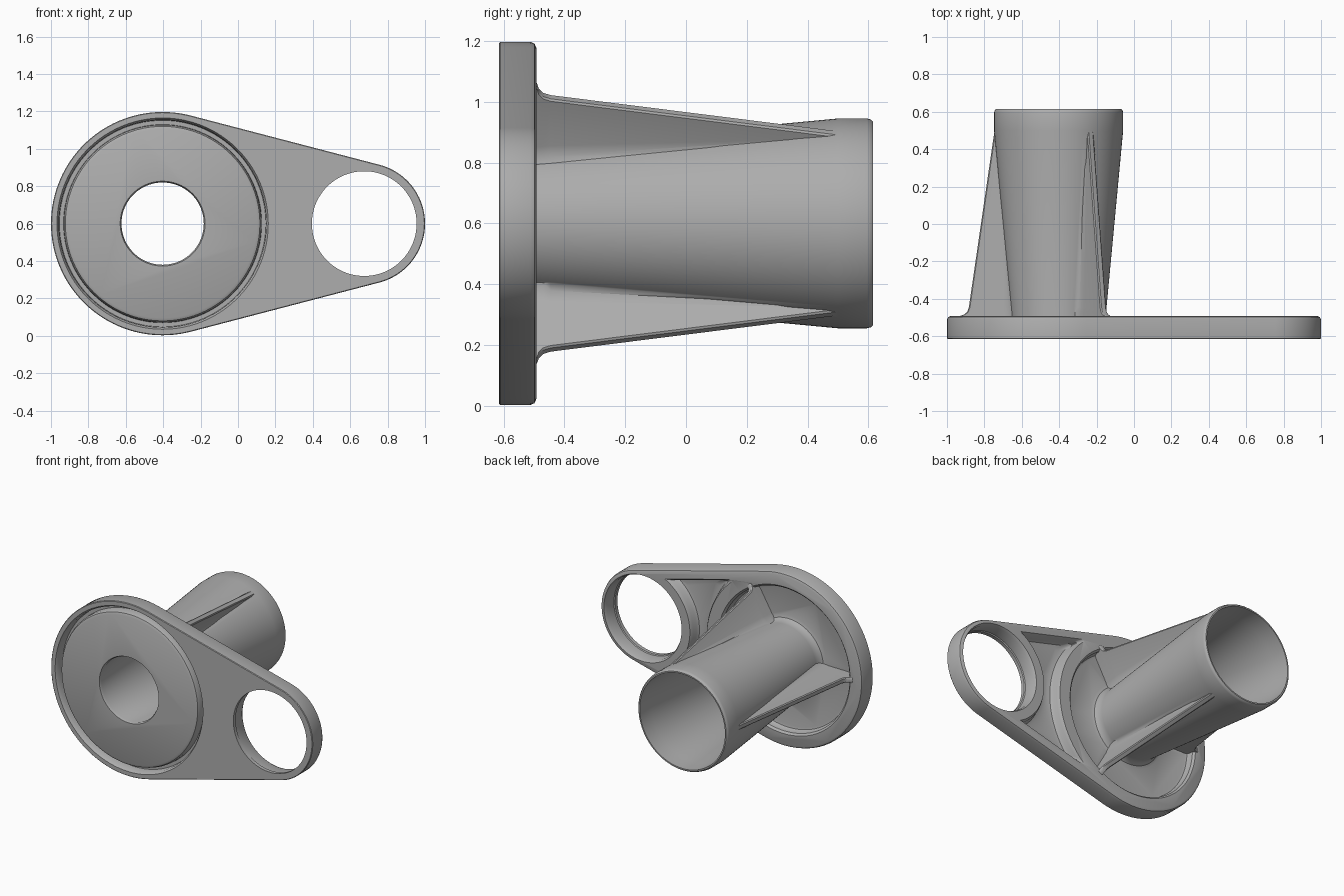
import bpy, bmesh, math
from mathutils import Vector

cube = bpy.data.objects.get("Cube")
if cube:
    bpy.data.objects.remove(cube, do_unlink=True)

SEG = 96
MAIN, R_MAIN = Vector((-0.403, 0.6)), 0.597   # large lobe (x, z)
EYE, R_EYE = Vector((0.675, 0.6)), 0.325      # small lobe (x, z)
FRONT, BACK = -0.615, -0.492                  # plate faces (y)
S = (R_MAIN - R_EYE) / (EYE.x - MAIN.x)       # slope of the tangent sides
C = math.sqrt(1 - S * S)
NORMAL, TANGENT = Vector((S, C)), Vector((C, -S))

grey = bpy.data.materials.new("metal_grey")
grey.use_nodes = True
COLOUR = (0.42, 0.42, 0.42, 1)
grey.diffuse_color = COLOUR
grey.node_tree.nodes["Principled BSDF"].inputs["Base Color"].default_value = COLOUR


def loft(name, rings, loop=False):
    """Skin a list of equal point rings, capped unless the rings loop."""
    bm = bmesh.new()
    rows = [[bm.verts.new(p) for p in ring] for ring in rings]
    pairs = list(zip(rows, rows[1:] + rows[:1])) if loop else list(zip(rows, rows[1:]))
    for a, b in pairs:
        for i in range(len(a)):
            j = (i + 1) % len(a)
            bm.faces.new((a[i], a[j], b[j], b[i]))
    if not loop:
        bm.faces.new(rows[0])
        bm.faces.new(rows[-1])
    bmesh.ops.recalc_face_normals(bm, faces=bm.faces)
    mesh = bpy.data.meshes.new(name)
    bm.to_mesh(mesh)
    bm.free()
    mesh.materials.append(grey)
    obj = bpy.data.objects.new(name, mesh)
    bpy.context.collection.objects.link(obj)
    return obj


def layer(points, y):
    return [(p.x, y, p.y) for p in points]


def arc(centre, radius, start, end, steps):
    return [centre + radius * Vector((math.cos(a), math.sin(a)))
            for a in (start + (end - start) * i / steps for i in range(steps + 1))]


def lathe(name, centre, profile, loop=False):
    """Turn (radius, y) points round a y axis through the centre."""
    return loft(name, [layer(arc(centre, r, 0, math.tau, SEG)[:-1], y) for r, y in profile], loop)


def combine(target, tool, operation):
    mod = target.modifiers.new(operation, 'BOOLEAN')
    mod.operation, mod.solver, mod.object = operation, 'EXACT', tool
    bpy.context.view_layer.objects.active = target
    bpy.ops.object.modifier_apply(modifier=mod.name)
    bpy.data.objects.remove(tool, do_unlink=True)


def plate_outline(inset):
    a = math.acos(S)
    return (arc(MAIN, R_MAIN - inset, a, math.tau - a, 72)
            + arc(EYE, R_EYE - inset, -a, a, 48))


def pocket_outline(d):
    """Web pocket between both lobes, shrunk by d."""
    r, re = 0.60 + d, 0.37 + d
    h, he = R_MAIN - 0.07 - d, R_EYE - 0.07 - d
    corner = MAIN + h * NORMAL + math.sqrt(r * r - h * h) * TANGENT
    tip = EYE + he * NORMAL - math.sqrt(re * re - he * he) * TANGENT
    top = math.atan2(corner.y - MAIN.y, corner.x - MAIN.x)
    half = arc(MAIN, r, 0, top * 0.9, 16)
    start, end = half[-1], corner + 0.07 * TANGENT
    for i in range(1, 7):
        t = i / 6
        half.append(start * (1 - t) ** 2 + corner * 2 * t * (1 - t) + end * t * t)
    side = math.atan2(tip.y - EYE.y, tip.x - EYE.x)
    half += arc(EYE, re, side, math.pi, 16)
    lower = [Vector((p.x, 2 * MAIN.y - p.y)) for p in half[1:-1]]
    return half + lower[::-1]


def tube_radius(y):
    return 0.345 + 0.094 * (min(y, 0.5) - 0.5)


# Flange plate with a softened back edge
bracket = loft("flange_bracket", [layer(plate_outline(i), y) for i, y in (
    (0.004, FRONT), (0, FRONT + 0.004), (0, BACK - 0.02), (0.006, BACK - 0.006), (0.02, BACK))])

# Round recess in the back
combine(bracket, lathe("recess_cutter", MAIN, (
    (0.47, -0.55), (0.485, -0.546), (0.492, -0.535), (0.495, -0.505),
    (0.508, BACK), (0.53, -0.46))), 'DIFFERENCE')

# Seal groove in the front
combine(bracket, lathe("groove_cutter", MAIN, (
    (0.50, -0.64), (0.505, FRONT), (0.52, -0.608), (0.528, -0.59), (0.53, -0.555),
    (0.552, -0.555), (0.555, -0.60), (0.565, FRONT), (0.575, -0.64)), True), 'DIFFERENCE')

# Web pocket in the back
combine(bracket, loft("pocket_cutter", [layer(pocket_outline(d), y) for d, y in (
    (0.04, -0.562), (0.018, -0.557), (0.006, -0.542), (0.002, -0.51),
    (-0.01, BACK), (-0.02, -0.46))]), 'DIFFERENCE')

# Eye hole
combine(bracket, lathe("eye_cutter", EYE, (
    (0.28, -0.65), (0.28, -0.59), (0.286, -0.585), (0.288, -0.51),
    (0.297, BACK), (0.31, -0.45))), 'DIFFERENCE')

# Tapered tube rising from the recess
combine(bracket, lathe("tube", MAIN, (
    (0.29, -0.58), (0.29, -0.551), (0.268, -0.543), (0.256, -0.525),
    (tube_radius(-0.49), -0.49), (tube_radius(0.5), 0.5), (0.345, 0.595),
    (0.342, 0.607), (0.335, 0.615))), 'UNION')

# Three ribs with filleted roots
for angle in (60, 180, 300):
    out = Vector((math.cos(math.radians(angle)), 0, math.sin(math.radians(angle))))
    across = Vector((-out.z, 0, out.x))
    rings = []
    for y, edge in ((-0.56, 0.505), (-0.5, 0.535), (-0.49, 0.525), (-0.484, 0.505),
                    (-0.47, 0.489), (-0.445, 0.48), (0.505, 0.342)):
        root = tube_radius(y)
        section = [(edge, 0.012), (edge - 0.006, 0.018),
                   (min(root + 0.05, edge - 0.008), 0.02),
                   (min(root + 0.015, edge - 0.012), 0.028), (root - 0.02, 0.055)]
        section += [(r, -t) for r, t in section[::-1]]
        base = Vector((MAIN.x, y, MAIN.y))
        rings.append([base + out * r + across * t for r, t in section])
    combine(bracket, loft("rib", rings), 'UNION')

# Tapered bore right through
combine(bracket, lathe("bore_cutter", MAIN, (
    (0.228, -0.66), (0.227, FRONT), (0.22, -0.60), (0.323, 0.5), (0.327, 0.66))), 'DIFFERENCE')

bpy.ops.object.select_all(action='DESELECT')
bracket.select_set(True)
bpy.context.view_layer.objects.active = bracket
bpy.ops.object.shade_smooth_by_angle(angle=math.radians(32))
